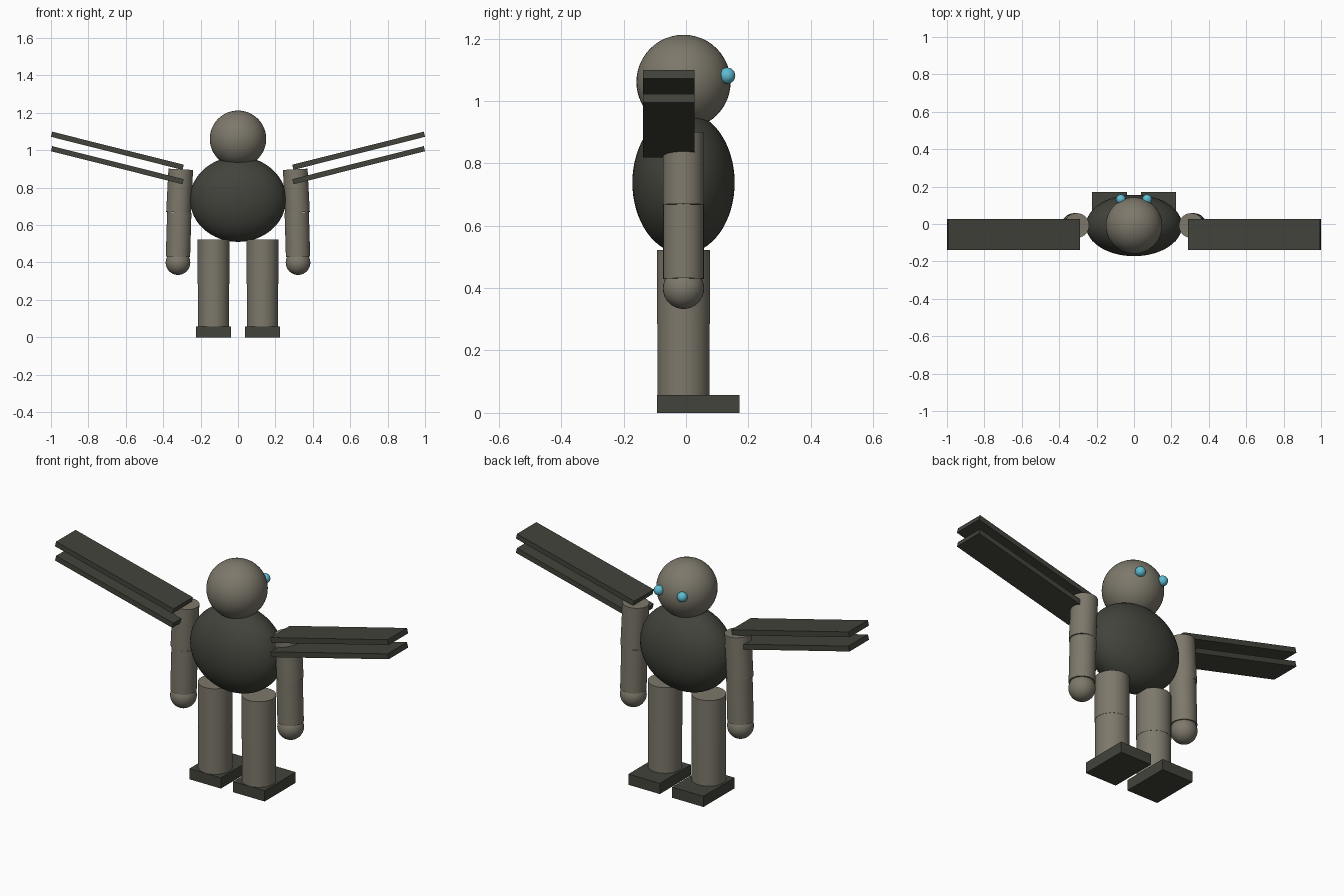
import bpy
from math import radians
from mathutils import Vector

if "Cube" in bpy.data.objects:
    bpy.data.objects.remove(bpy.data.objects["Cube"])


def make_material(name, color):
    mat = bpy.data.materials.new(name)
    mat.diffuse_color = (*color, 1)
    mat.use_nodes = True
    mat.node_tree.nodes["Principled BSDF"].inputs["Base Color"].default_value = mat.diffuse_color
    return mat


STONE = make_material("light stone", (0.205, 0.188, 0.147))
DARK = make_material("dark stone", (0.056, 0.056, 0.045))
CYAN = make_material("cyan glow", (0.11, 0.50, 0.63))
Y = -0.008  # depth of the body axis


def finish(name, mat, smooth=True):
    ob = bpy.context.object
    ob.name = name
    ob.data.materials.append(mat)
    bpy.ops.object.transform_apply(location=False, rotation=False, scale=True)
    if smooth:
        bpy.ops.object.shade_smooth_by_angle(angle=radians(40))
    return ob


def ball(name, center, radii, mat, segments=48):
    bpy.ops.mesh.primitive_uv_sphere_add(segments=segments, ring_count=segments // 2,
                                         radius=1, location=center)
    bpy.context.object.scale = radii
    return finish(name, mat)


def limb(name, start, end, radius, mat):
    a, b = Vector(start), Vector(end)
    bpy.ops.mesh.primitive_cylinder_add(vertices=40, radius=radius, depth=(b - a).length,
                                        location=(a + b) / 2)
    bpy.context.object.rotation_euler = (b - a).to_track_quat('Z', 'Y').to_euler()
    return finish(name, mat)


def slab(name, center, size, mat, tilt=0):
    bpy.ops.mesh.primitive_cube_add(size=1, location=center, rotation=(0, tilt, 0))
    bpy.context.object.scale = size
    return finish(name, mat, smooth=False)


# Torso and head
ball("torso", (0, Y, 0.738), (0.257, 0.164, 0.228), DARK, 64)
ball("head", (0, Y, 1.061), (0.151, 0.151, 0.151), STONE)

for side, s in (("left", -1), ("right", 1)):
    # Eyes
    ball(side + "_eye", (s * 0.07, 0.132, 1.081), (0.026, 0.026, 0.026), CYAN, 24)

    # Legs and feet
    limb(side + "_thigh", (s * 0.131, Y, 0.285), (s * 0.131, Y, 0.522), 0.085, STONE)
    limb(side + "_shin", (s * 0.131, Y, 0.05), (s * 0.131, Y, 0.285), 0.084, STONE)
    slab(side + "_foot", (s * 0.131, 0.039, 0.029), (0.188, 0.265, 0.058), DARK)

    # Arms and hands
    limb(side + "_upper_arm", (s * 0.306, Y, 0.898), (s * 0.318, Y, 0.667), 0.066, STONE)
    limb(side + "_forearm", (s * 0.314, Y, 0.667), (s * 0.321, Y, 0.43), 0.065, STONE)
    ball(side + "_hand", (s * 0.321, Y, 0.399), (0.066, 0.066, 0.066), STONE, 32)

    # Paired wing slabs rising outward
    for level, z in (("upper", 0.997), ("lower", 0.92)):
        slab(f"{side}_{level}_wing", (s * 0.645, -0.055, z), (0.725, 0.166, 0.028),
             DARK, tilt=-s * radians(14.1))
